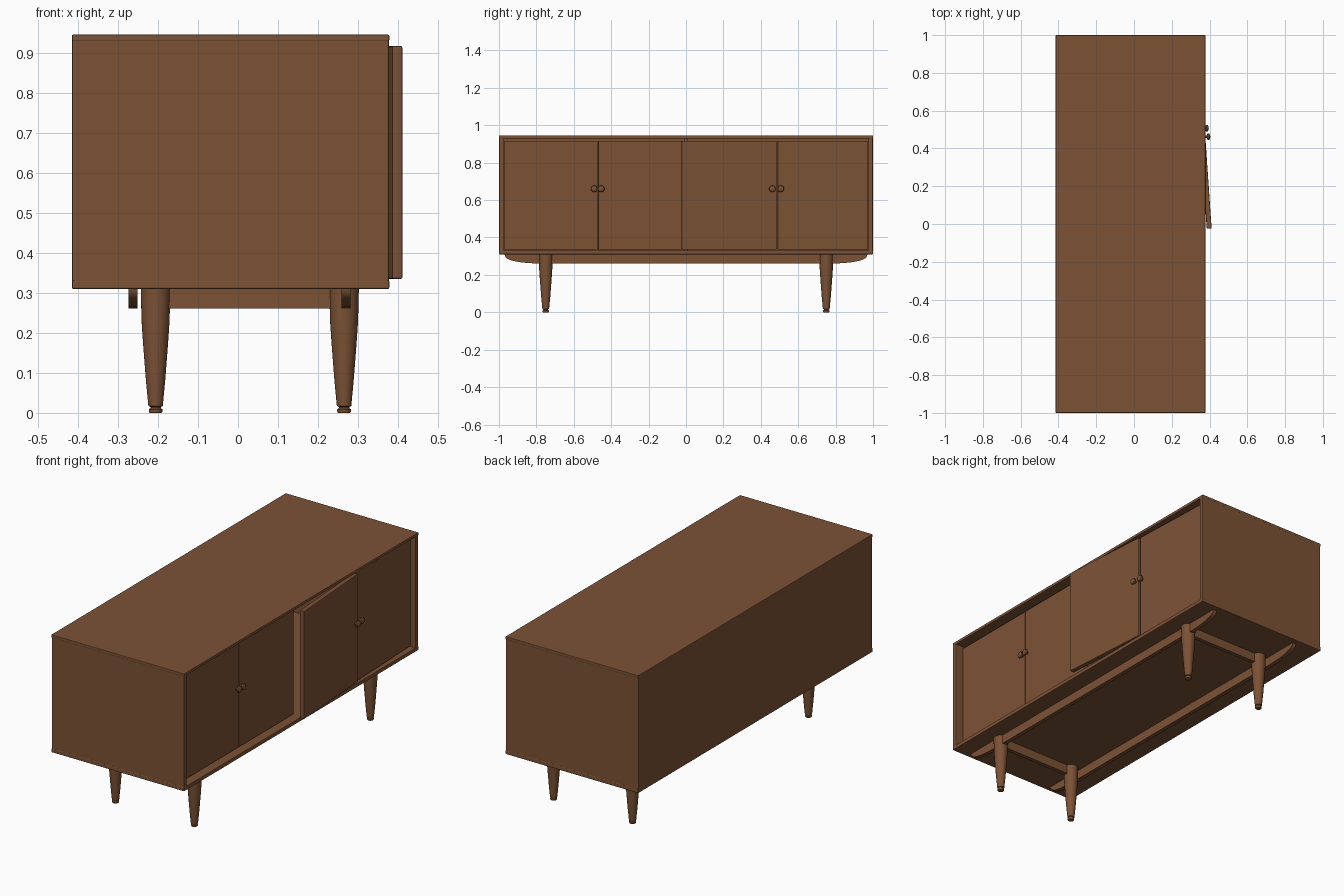
import bpy, bmesh, math

if "Cube" in bpy.data.objects:
    bpy.data.objects.remove(bpy.data.objects["Cube"])

wood = bpy.data.materials.new("walnut brown")
wood.diffuse_color = (0.2, 0.085, 0.036, 1)
wood.use_nodes = True
wood.node_tree.nodes["Principled BSDF"].inputs["Base Color"].default_value = wood.diffuse_color


def finish(name, bm, bevel=0.0, smooth=False):
    bmesh.ops.recalc_face_normals(bm, faces=bm.faces)
    me = bpy.data.meshes.new(name)
    bm.to_mesh(me)
    bm.free()
    me.materials.append(wood)
    ob = bpy.data.objects.new(name, me)
    bpy.context.collection.objects.link(ob)
    if bevel:
        mod = ob.modifiers.new("soft edges", 'BEVEL')
        mod.width, mod.segments = bevel, 2
    if smooth:
        bpy.ops.object.select_all(action='DESELECT')
        ob.select_set(True)
        bpy.context.view_layer.objects.active = ob
        bpy.ops.object.shade_smooth_by_angle(angle=math.radians(35))
    return ob


def box(name, x, y, z, bevel=0.003, angle=0.0):
    bm = bmesh.new()
    bmesh.ops.create_cube(bm, size=1)
    for v in bm.verts:
        v.co.x *= x[1] - x[0]
        v.co.y *= y[1] - y[0]
        v.co.z *= z[1] - z[0]
    ob = finish(name, bm, bevel)
    ob.location = [(a + b) / 2 for a, b in (x, y, z)]
    ob.rotation_euler.z = angle
    return ob


def lathe(name, profile, segments=32):
    """Spin (radius, height) points about z."""
    bm = bmesh.new()
    vs = [bm.verts.new((r, 0, h)) for r, h in profile]
    es = [bm.edges.new(p) for p in zip(vs, vs[1:])]
    bmesh.ops.spin(bm, geom=vs + es, cent=(0, 0, 0), axis=(0, 0, 1),
                   angle=2 * math.pi, steps=segments)
    bmesh.ops.remove_doubles(bm, verts=bm.verts, dist=1e-5)
    return finish(name, bm, smooth=True)


# Cabinet shell
BACK, FRONT = -0.415, 0.378
box("top_panel", (BACK, FRONT), (-1, 1), (0.929, 0.945))
box("bottom_panel", (BACK, FRONT), (-1, 1), (0.31, 0.331))
box("back_panel", (BACK, -0.395), (-0.997, 0.997), (0.325, 0.933))
box("divider", (-0.4, 0.30), (-0.012, 0.012), (0.325, 0.933))
for s, side in ((-1, "left"), (1, "right")):
    box(side + "_side_panel", (-0.413, FRONT - 0.001),
        sorted((s * 0.975, s * 0.999)), (0.325, 0.933))

# Doors: (name, front x and y at one end, front x and y at the other end)
T = 0.026
doors = (("door_1", 0.335, -0.973, 0.335, -0.473),
         ("door_2", 0.335, -0.470, 0.335, -0.002),
         ("door_3", 0.411, -0.025, 0.376, 0.485),
         ("door_4", 0.370, 0.490, 0.351, 0.973))
for name, x0, y0, x1, y1 in doors:
    angle = math.atan2(x0 - x1, y1 - y0)
    xm = (x0 + x1) / 2
    box(name, (xm - T, xm), (y0, y1), (0.335, 0.917), 0.004, angle)

# Round knobs
knob = [(0, 0), (0.008, 0), (0.007, 0.008), (0.014, 0.011), (0.018, 0.016),
        (0.016, 0.022), (0.009, 0.026), (0, 0.027)]
for i, (x, y) in enumerate(((0.334, -0.491), (0.334, -0.454),
                            (0.377, 0.462), (0.369, 0.507))):
    k = lathe("knob_%d" % (i + 1), knob, 20)
    k.rotation_euler.y = math.pi / 2
    k.location = (x, y, 0.66)

# Tapered legs with a grooved foot, and the cross rail between each pair
leg = [(0, 0), (0.015, 0), (0.017, 0.003), (0.017, 0.009), (0.013, 0.012),
       (0.013, 0.015), (0.018, 0.017), (0.024, 0.08), (0.031, 0.17),
       (0.035, 0.23), (0.037, 0.311), (0, 0.311)]
for s, side in ((-1, "left"), (1, "right")):
    for x, place in ((-0.206, "back"), (0.265, "front")):
        lathe(side + "_" + place + "_leg", leg).location = (x, s * 0.75, 0)
    box(side + "_cross_rail", (-0.2, 0.26), (s * 0.75 - 0.011, s * 0.75 + 0.011),
        (0.261, 0.311), 0.001)

# Long rails with ends curving up to the cabinet
end = [(0.97, 0.311), (0.968, 0.3)]
end += [(0.78 + 0.185 * math.cos(a), 0.298 - 0.037 * math.sin(a))
        for a in (math.pi / 2 * i / 10 for i in range(1, 11))]
outline = end + [(-y, z) for y, z in reversed(end)]
for x, place in ((-0.262, "back"), (0.270, "front")):
    bm = bmesh.new()
    f = bm.faces.new([bm.verts.new((x - 0.011, y, z)) for y, z in outline])
    ext = bmesh.ops.extrude_face_region(bm, geom=[f])
    bmesh.ops.translate(bm, vec=(0.022, 0, 0),
                        verts=[g for g in ext["geom"] if isinstance(g, bmesh.types.BMVert)])
    finish(place + "_long_rail", bm, smooth=True)
